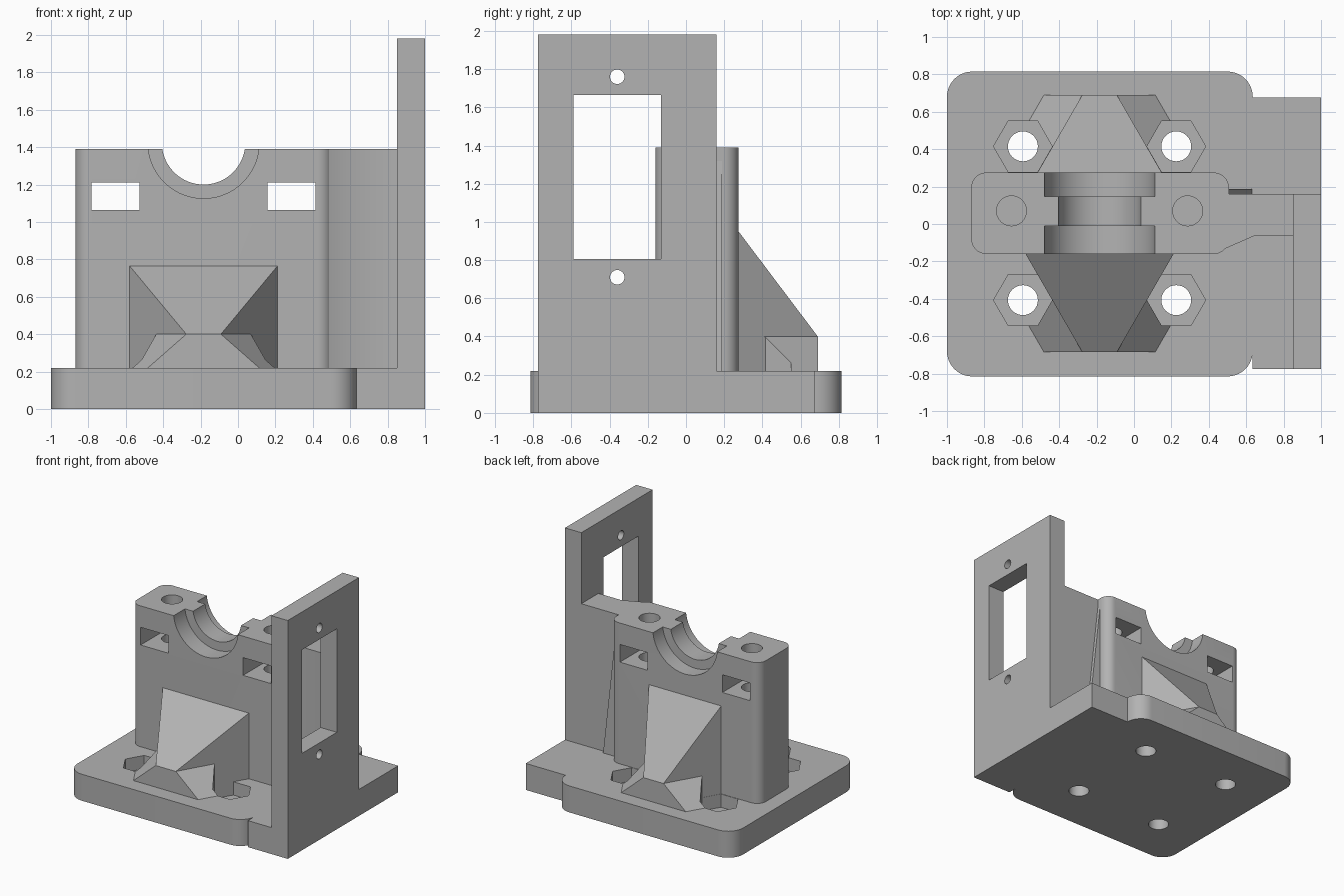
import bpy, bmesh
from math import sin, cos, tan, pi, radians
from mathutils import Vector

if "Cube" in bpy.data.objects:
    bpy.data.objects.remove(bpy.data.objects["Cube"], do_unlink=True)

grey = bpy.data.materials.new("plain grey")
grey.use_nodes = True
tone = (0.45, 0.45, 0.45, 1)
grey.diffuse_color = tone
grey.node_tree.nodes["Principled BSDF"].inputs["Base Color"].default_value = tone


def make(name, bm):
    bmesh.ops.recalc_face_normals(bm, faces=bm.faces)
    mesh = bpy.data.meshes.new(name)
    bm.to_mesh(mesh)
    bm.free()
    mesh.materials.append(grey)
    ob = bpy.data.objects.new(name, mesh)
    bpy.context.collection.objects.link(ob)
    return ob


def prism(name, pts, lo, hi, axis="z"):
    """Extrude a 2D outline along an axis (outline is the other two, in order)."""
    place = {"x": lambda a, b, c: (c, a, b), "y": lambda a, b, c: (a, c, b),
             "z": lambda a, b, c: (a, b, c)}[axis]
    bm = bmesh.new()
    face = bm.faces.new([bm.verts.new(place(a, b, lo)) for a, b in pts])
    new = bmesh.ops.extrude_face_region(bm, geom=[face])["geom"]
    verts = [g for g in new if isinstance(g, bmesh.types.BMVert)]
    bmesh.ops.translate(bm, verts=verts, vec=Vector(place(0, 0, hi - lo)))
    return make(name, bm)


def hull(name, pts):
    bm = bmesh.new()
    verts = [bm.verts.new(p) for p in pts]
    bmesh.ops.convex_hull(bm, input=verts)
    bmesh.ops.dissolve_limit(bm, angle_limit=radians(1), verts=bm.verts, edges=bm.edges)
    return make(name, bm)


def rect(x0, x1, y0, y1):
    return [(x0, y0), (x1, y0), (x1, y1), (x0, y1)]


def rounded(x0, x1, y0, y1, r, n=10):
    centres = [(x1 - r, y1 - r), (x0 + r, y1 - r), (x0 + r, y0 + r), (x1 - r, y0 + r)]
    return [(cx + r * cos((q + i / n) * pi / 2), cy + r * sin((q + i / n) * pi / 2))
            for q, (cx, cy) in enumerate(centres) for i in range(n + 1)]


def circle(cx, cy, r, n=48):
    return [(cx + r * cos(2 * pi * i / n), cy + r * sin(2 * pi * i / n)) for i in range(n)]


def cut(ob, cutters):
    for c in cutters:
        mod = ob.modifiers.new("cut", "BOOLEAN")
        mod.operation, mod.solver, mod.object = "DIFFERENCE", "EXACT", c
        bpy.context.view_layer.objects.active = ob
        bpy.ops.object.modifier_apply(modifier=mod.name)


MID = -0.184            # centre line of the bearing block
TOP, DECK = 1.39, 0.22  # block top, base top
cutters = []

# Base plate with its side extension
base = prism("base_plate", rounded(-1, 0.635, -0.815, 0.815, 0.135), 0, DECK)
extension = prism("base_extension", rect(0.634, 1, -0.775, 0.675), 0, DECK)

# Bolt holes and hexagonal nut pockets
pockets = []
for x in (MID - 0.41, MID + 0.41):
    for y in (-0.407, 0.415):
        pockets.append(prism("nut_cutter", circle(x, y, 0.157, 6), 0.11, 0.6))
        cutters.append(prism("bolt_cutter", circle(x, y, 0.08, 32), -0.1, 0.3))
cut(base, pockets + cutters)

# Bearing block with stepped bore, screw holes and nut slots
block = prism("bearing_block", rounded(-0.87, 0.507, -0.16, 0.275, 0.08), 0.2, TOP)
bores = [prism("bore_cutter", circle(MID, 1.423, r, 96), y0, y1, "y")
         for r, y0, y1 in ((0.223, -0.3, 0.4), (0.297, -0.3, -0.012), (0.297, 0.147, 0.4))]
for side in (-1, 1):
    x = MID + side * 0.471
    bores.append(prism("screw_cutter", circle(x, 0.07, 0.08, 32), 0.85, 1.5))
    bores.append(prism("slot_cutter", rect(x - 0.128, x + 0.128, 1.065, 1.212), -0.3, 0.4, "y"))
cut(block, bores)

# Web joining block and panel, with a thin tapered rib behind it
prism("web", [(0.48, -0.135), (0.64, -0.065), (0.86, -0.065), (0.86, 0.16), (0.48, 0.16)], 0.2, TOP)
prism("web_rib", [(0.5, DECK), (0.63, DECK), (0.507, 1.32), (0.5, 1.32)], 0.15, 0.188, "y")

# Upright mounting panel with window and screw holes
panel = prism("mounting_panel", rect(-0.775, 0.16, 0, 1.98), 0.85, 1, "x")
windows = [prism("window_cutter", rect(-0.59, -0.13, 0.805, 1.665), 0.7, 1.2, "x")]
for z in (0.71, 1.76):
    windows.append(prism("panel_hole_cutter", circle(-0.36, z, 0.038, 24), 0.7, 1.2, "x"))
cut(panel, windows)

# Sloped gussets with low chamfered aprons, front and back
SPREAD = tan(radians(30))
for label, s, wall, tip, peak in (("front", -1, 0.16, 0.685, 0.765), ("back", 1, 0.275, 0.69, 0.95)):
    near, far = 0.0925 + SPREAD * (tip - wall), 0.0925
    pts = []
    for side in (-1, 1):
        for half, y, z in ((near, wall, peak), (far, tip, 0.4)):
            pts += [(MID + side * half, s * y, z), (MID + side * half, s * y, 0.2)]
        pts += [(MID + side * (near - 0.05), s * (wall - 0.04), z) for z in (0.2, peak)]
    hull(label + "_gusset", pts)
    pts = []
    for y in (tip, 0.41):
        half = 0.0925 + SPREAD * (tip - y)
        for side in (-1, 1):
            pts += [(MID + side * half, s * y, 0.4),
                    (MID + side * (half + 0.205), s * y, DECK),
                    (MID + side * (half + 0.205), s * y, 0.215)]
    # Keep the apron top beneath the gusset slope
    apron = hull(label + "_apron", pts)
    cut(apron, pockets)

# Remove the cutters and shade the round faces smooth
for c in pockets + cutters + bores + windows:
    bpy.data.objects.remove(c, do_unlink=True)
for ob in bpy.context.collection.objects:
    if ob.type == "MESH":
        bpy.ops.object.select_all(action="DESELECT")
        ob.select_set(True)
        bpy.context.view_layer.objects.active = ob
        bpy.ops.object.shade_smooth_by_angle(angle=radians(25))
